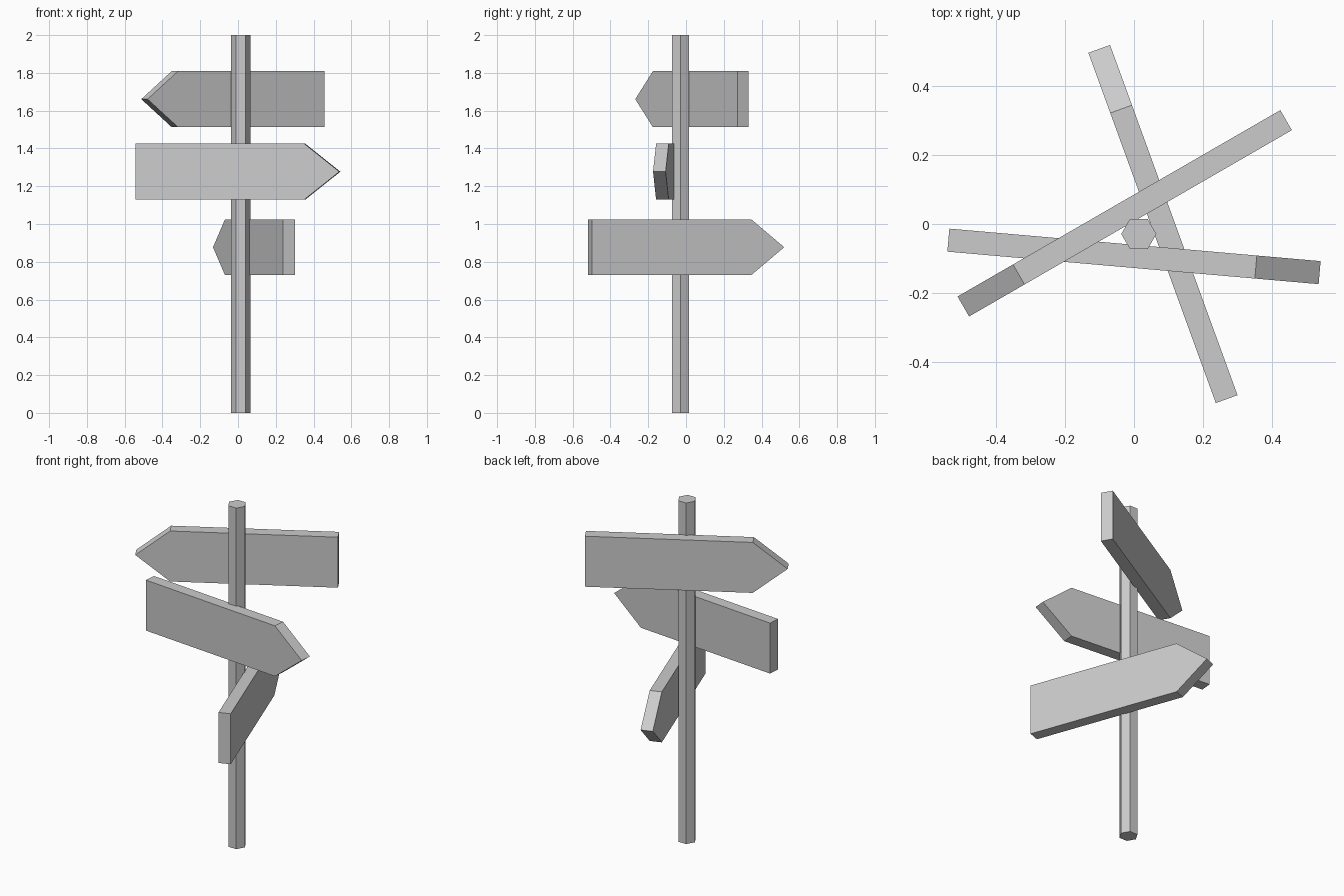
import bpy, bmesh
from math import radians

if "Cube" in bpy.data.objects:
    bpy.data.objects.remove(bpy.data.objects["Cube"])

LENGTH, TIP, HEIGHT, THICK = 1.082, 0.186, 0.296, 0.067


def arrow_board(name, x, y, z, angle):
    """Upright board whose pointed end faces along the given angle."""
    a, h = LENGTH / 2, HEIGHT / 2
    profile = [(-a, -h), (a - TIP, -h), (a, 0), (a - TIP, h), (-a, h)]
    bm = bmesh.new()
    face = bm.faces.new([bm.verts.new((px, -THICK / 2, pz)) for px, pz in profile])
    ext = bmesh.ops.extrude_face_region(bm, geom=[face], use_keep_orig=True)
    verts = [v for v in ext["geom"] if isinstance(v, bmesh.types.BMVert)]
    bmesh.ops.translate(bm, vec=(0, THICK, 0), verts=verts)
    bmesh.ops.recalc_face_normals(bm, faces=bm.faces)
    mesh = bpy.data.meshes.new(name)
    bm.to_mesh(mesh)
    bm.free()
    obj = bpy.data.objects.new(name, mesh)
    bpy.context.collection.objects.link(obj)
    obj.location = (x, y, z)
    obj.rotation_euler.z = radians(angle)


# Six-sided post, with corners pointing along x
bpy.ops.mesh.primitive_cylinder_add(vertices=6, radius=0.051, depth=2,
                                    location=(0.014, -0.029, 1),
                                    rotation=(0, 0, radians(30)))
bpy.context.object.name = "post"

# Three direction boards
arrow_board("top_sign", -0.027, 0.031, 1.661, 210)
arrow_board("middle_sign", 0.0, -0.094, 1.277, -5)
arrow_board("lower_sign", 0.084, 0.0, 0.877, 110)
